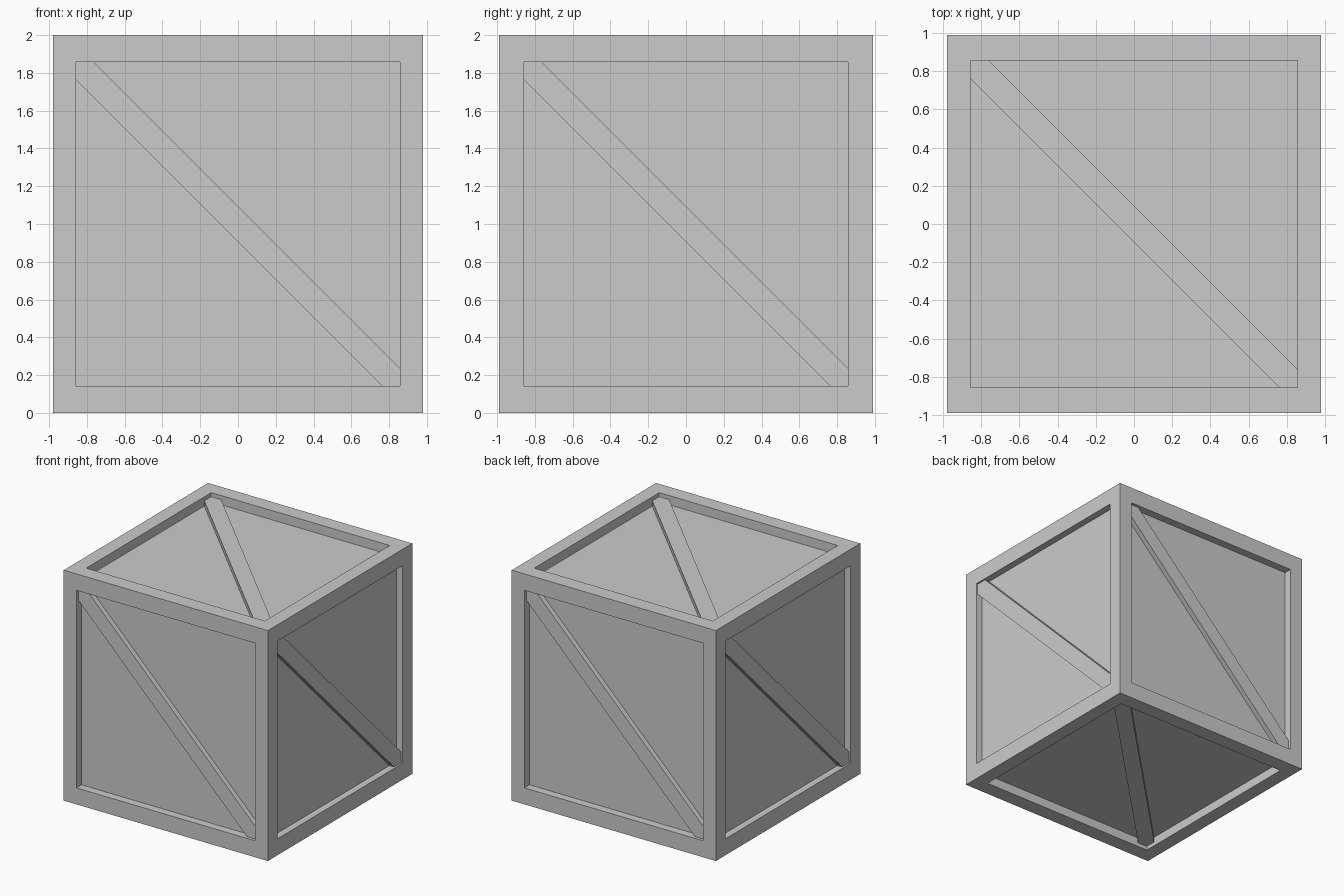
import bpy, bmesh
from math import pi
from mathutils import Matrix, Vector

if "Cube" in bpy.data.objects:
    bpy.data.objects.remove(bpy.data.objects["Cube"])

HALF = Vector((0.98, 0.99, 1.0))   # outer half sizes
OPEN = 0.857                       # half size of each opening
PANEL = 0.92                       # panel distance from centre
BRACE = 0.965                      # brace face distance from centre
BAND = 0.095                       # half spread of the diagonal brace
CENTRE = Matrix.Translation((0, 0, 1))


def add_object(name, bm, matrix=Matrix()):
    bm.transform(CENTRE @ matrix)
    bmesh.ops.recalc_face_normals(bm, faces=bm.faces)
    mesh = bpy.data.meshes.new(name)
    bm.to_mesh(mesh)
    bm.free()
    obj = bpy.data.objects.new(name, mesh)
    bpy.context.collection.objects.link(obj)
    return obj


# Crate body: a box whose six sides are inset and sunk to form frame and panels
bm = bmesh.new()
bmesh.ops.create_cube(bm, size=2, matrix=Matrix.Diagonal(HALF.to_4d()))
for face in list(bm.faces):
    axis = max(range(3), key=lambda i: abs(face.normal[i]))
    sign = 1 if face.normal[axis] > 0 else -1
    bmesh.ops.inset_individual(bm, faces=[face], thickness=0.1)
    for v in face.verts:
        for i in range(3):
            if i != axis:
                v.co[i] = OPEN if v.co[i] > 0 else -OPEN
    bmesh.ops.inset_individual(bm, faces=[face], thickness=0.0)
    for v in face.verts:
        v.co[axis] = sign * PANEL
add_object("crate_body", bm)

# Diagonal braces: a pointed strip from corner to corner, turned onto each side
c = OPEN - BAND
outline = [(-OPEN, OPEN), (-OPEN, c), (c, -OPEN), (OPEN, -OPEN), (OPEN, -c), (-c, OPEN)]
upright = Matrix.Rotation(pi / 2, 4, 'X')      # faces the front
sides = {
    "top": Matrix(),
    "bottom": Matrix.Rotation(pi, 4, 'X'),
    "front": upright,
    "right": Matrix.Rotation(pi / 2, 4, 'Z') @ upright,
    "back": Matrix.Rotation(pi, 4, 'Z') @ upright,
    "left": Matrix.Rotation(-pi / 2, 4, 'Z') @ upright,
}
for side, matrix in sides.items():
    bm = bmesh.new()
    base = bm.faces.new([bm.verts.new((x, y, PANEL)) for x, y in outline])
    top = bmesh.ops.extrude_face_region(bm, geom=[base])["geom"]
    for v in (g for g in top if isinstance(g, bmesh.types.BMVert)):
        v.co.z = BRACE
    bmesh.ops.delete(bm, geom=[f for f in bm.faces if all(v.co.z < PANEL + 0.001 for v in f.verts)],
                     context='FACES_ONLY')
    add_object("brace_" + side, bm, matrix)
